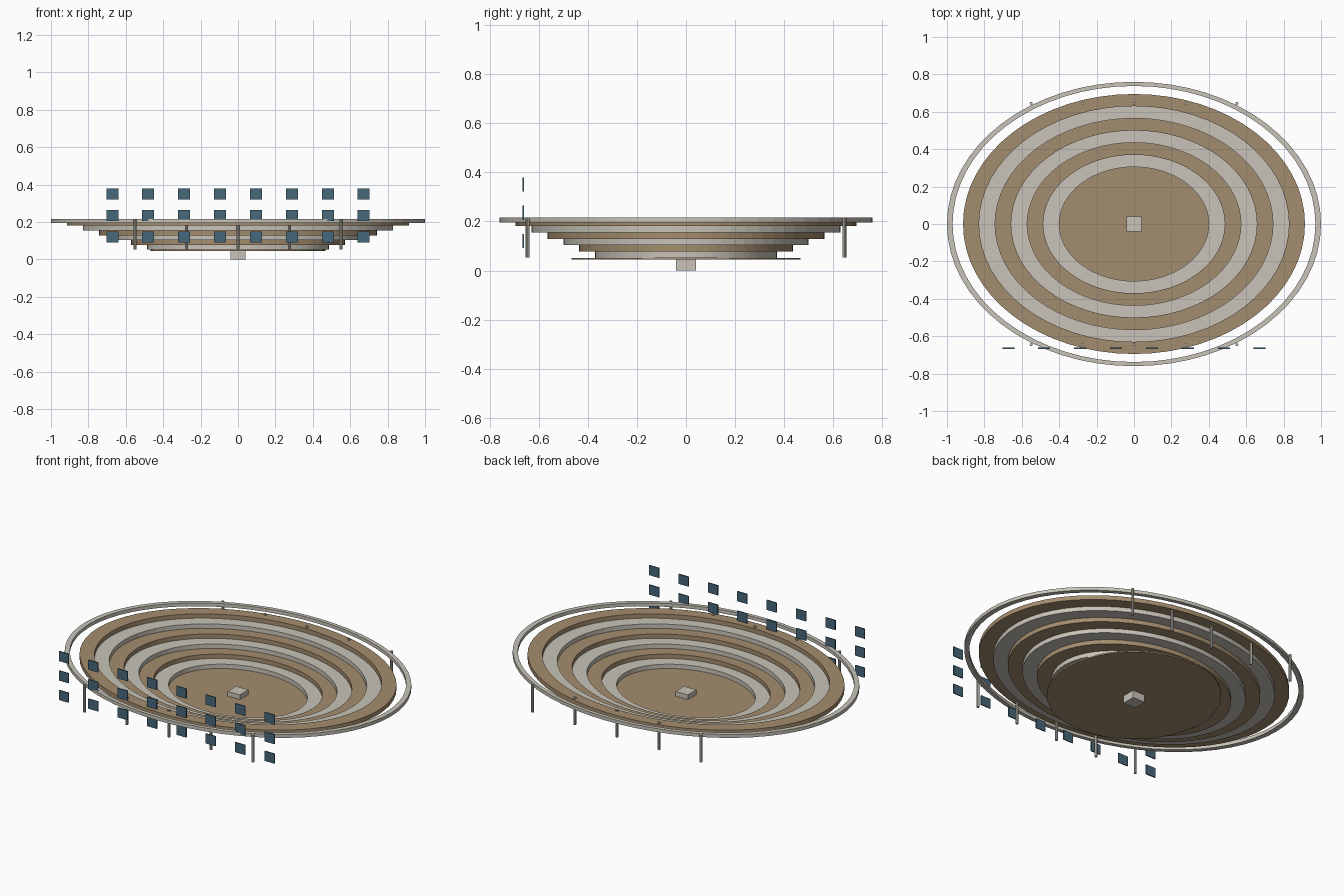
import bpy, bmesh, math

cube = bpy.data.objects.get("Cube")
if cube:
    bpy.data.objects.remove(cube, do_unlink=True)


def material(name, rgb):
    m = bpy.data.materials.new(name)
    m.use_nodes = True
    m.diffuse_color = (*rgb, 1)
    m.node_tree.nodes["Principled BSDF"].inputs["Base Color"].default_value = (*rgb, 1)
    return m


stone = material("pale stone", (0.58, 0.55, 0.485))
earth = material("brown earth", (0.37, 0.265, 0.156))
glass = material("blue glass", (0.062, 0.14, 0.195))


def finish(bm, name, mat):
    bmesh.ops.recalc_face_normals(bm, faces=bm.faces)
    mesh = bpy.data.meshes.new(name)
    bm.to_mesh(mesh)
    bm.free()
    mesh.materials.append(mat)
    obj = bpy.data.objects.new(name, mesh)
    bpy.context.collection.objects.link(obj)
    return obj


def box(name, center, size, mat):
    bm = bmesh.new()
    bmesh.ops.create_cube(bm, size=1)
    bmesh.ops.scale(bm, vec=size, verts=bm.verts)
    bmesh.ops.translate(bm, vec=center, verts=bm.verts)
    return finish(bm, name, mat)


def cylinder(name, x, y, z0, z1, radius, sides, mat):
    bm = bmesh.new()
    bmesh.ops.create_cone(bm, cap_ends=True, segments=sides, radius1=radius,
                          radius2=radius, depth=z1 - z0)
    bmesh.ops.translate(bm, vec=(x, y, (z0 + z1) / 2), verts=bm.verts)
    return finish(bm, name, mat)


def oval_ring(name, inner, outer, z0, z1, mat, sides=64):
    """Flat oval band with a rectangular section; inner and outer are (rx, ry)."""
    bm = bmesh.new()
    loops = []
    for (rx, ry), z in ((inner, z0), (outer, z0), (outer, z1), (inner, z1)):
        angles = [2 * math.pi * i / sides for i in range(sides)]
        loops.append([bm.verts.new((rx * math.cos(a), ry * math.sin(a), z)) for a in angles])
    for k in range(4):
        a, b = loops[k], loops[(k + 1) % 4]
        for i in range(sides):
            j = (i + 1) % sides
            bm.faces.new((a[i], a[j], b[j], b[i]))
    return finish(bm, name, mat)


# Arena floor and central block
cylinder("arena_floor", 0, 0, 0.044, 0.052, 0.467, 64, earth)
box("center_block", (0, 0, 0.04), (0.08, 0.08, 0.08), stone)

# Six seating tiers, stepping up and outward
for k in range(6):
    radii = [(0.4 + 0.0857 * n, 0.305 + 0.065 * n) for n in (k, k + 1)]
    base = 0.052 + 0.0257 * k
    oval_ring(f"seating_tier_{k + 1}", radii[0], radii[1], base, base + 0.0257,
              earth if k % 2 else stone)

# Rim ring around the top
oval_ring("rim_ring", (0.97, 0.738), (1.0, 0.76), 0.195, 0.215, stone)

# Support posts along front and back
for side, y in (("front", -0.645), ("back", 0.645)):
    for i in range(5):
        cylinder(f"{side}_post_{i + 1}", 0.275 * (i - 2), y, 0.053, 0.215, 0.008, 8, stone)

# Grid of window panels on the front
for row in range(3):
    for col in range(8):
        box(f"window_panel_{row + 1}_{col + 1}",
            (0.192 * (col - 3.5), -0.664, 0.12 + 0.115 * row),
            (0.064, 0.006, 0.058), glass)
